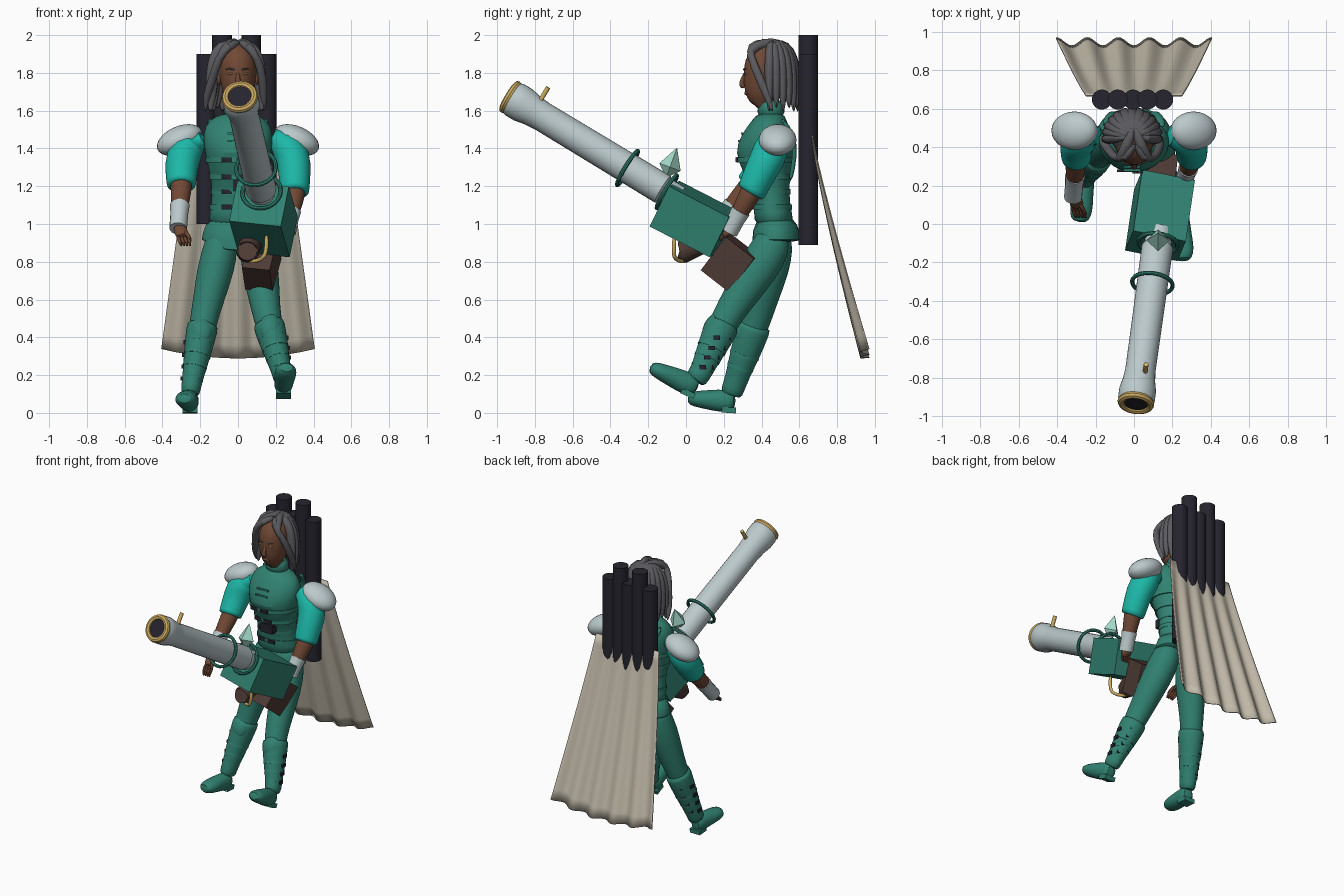
import bpy, bmesh, math
from mathutils import Vector, Matrix

if "Cube" in bpy.data.objects:
    bpy.data.objects.remove(bpy.data.objects["Cube"])


def make_mat(name, *rgb):
    m = bpy.data.materials.new(name)
    m.use_nodes = True
    c = [(v / 255) ** 2.2 for v in rgb] + [1]
    m.diffuse_color = c
    m.node_tree.nodes["Principled BSDF"].inputs["Base Color"].default_value = c
    return m


green = make_mat("green cloth", 52, 128, 112)
teal = make_mat("teal sleeve", 34, 182, 166)
skin = make_mat("brown skin", 112, 74, 56)
grey = make_mat("grey hair", 92, 92, 96)
silver = make_mat("silver", 186, 200, 202)
sand = make_mat("sand cape", 196, 188, 171)
black = make_mat("black", 42, 41, 50)
gold = make_mat("gold", 204, 170, 98)
brown = make_mat("dark brown", 80, 62, 56)
mint = make_mat("mint crystal", 162, 216, 200)


def finish(name, bm, mat, subdiv=0, smooth=True):
    bmesh.ops.recalc_face_normals(bm, faces=bm.faces)
    me = bpy.data.meshes.new(name)
    bm.to_mesh(me)
    bm.free()
    ob = bpy.data.objects.new(name, me)
    bpy.context.collection.objects.link(ob)
    me.materials.append(mat)
    if subdiv:
        ob.modifiers.new("smooth", "SUBSURF").levels = subdiv
        ob.modifiers["smooth"].render_levels = subdiv
    if smooth:
        bpy.context.view_layer.objects.active = ob
        ob.select_set(True)
        bpy.ops.object.shade_smooth_by_angle(angle=math.radians(40))
        ob.select_set(False)
    return ob


def loft(name, rings, mat, flat=False, sides=16, subdiv=1, shape=None):
    """Skin rings of (x, y, z, rx[, ry]) along a path."""
    bm, loops = bmesh.new(), []
    pts = [Vector(r[:3]) for r in rings]
    for i, r in enumerate(rings):
        t = (pts[min(i + 1, len(pts) - 1)] - pts[max(i - 1, 0)]).normalized()
        ax, ay = Vector((1, 0, 0)), Vector((0, 1, 0))
        if not flat:
            ref = ax if abs(t.x) < 0.9 else ay
            ax = (ref - t * ref.dot(t)).normalized()
            ay = t.cross(ax)
        loop = []
        for k in range(sides):
            w = math.tau * k / sides
            p = pts[i] + ax * r[3] * math.cos(w) + ay * r[-1] * math.sin(w)
            loop.append(bm.verts.new(shape(p, i) if shape else p))
        loops.append(loop)
    for a, b in zip(loops, loops[1:]):
        for k in range(sides):
            j = (k + 1) % sides
            bm.faces.new((a[k], a[j], b[j], b[k]))
    bm.faces.new(loops[0])
    bm.faces.new(loops[-1])
    return finish(name, bm, mat, subdiv)


def box(name, size, mat, frame):
    bm = bmesh.new()
    bmesh.ops.create_cube(bm, size=1, matrix=frame @ Matrix.Diagonal((*size, 1)))
    return finish(name, bm, mat, smooth=False)


def ball(name, center, radii, mat, rot=Matrix()):
    bm = bmesh.new()
    m = Matrix.Translation(center) @ rot @ Matrix.Diagonal((*radii, 1))
    bmesh.ops.create_uvsphere(bm, u_segments=24, v_segments=14, radius=1, matrix=m)
    return finish(name, bm, mat)


def ring(name, frame, major, minor, mat):
    """Torus around the y axis of a frame."""
    bm, n, m = bmesh.new(), 28, 8
    v = [[bm.verts.new(frame @ Vector(((major + minor * math.cos(b)) * math.cos(a), minor * math.sin(b),
          (major + minor * math.cos(b)) * math.sin(a))))
          for b in (math.tau * j / m for j in range(m))] for a in (math.tau * i / n for i in range(n))]
    for i in range(n):
        for j in range(m):
            bm.faces.new((v[i - 1][j - 1], v[i][j - 1], v[i][j], v[i - 1][j]))
    return finish(name, bm, mat)


def at(x, y, z):
    return Matrix.Translation((x, y, z))


# Torso and jacket
loft("jacket", [(0, .47, .98, .165, .11), (0, .46, 1.06, .15, .1), (0, .45, 1.16, .135, .095),
                (0, .43, 1.27, .15, .125), (0, .41, 1.38, .178, .157), (0, .43, 1.48, .19, .135),
                (0, .44, 1.55, .16, .09), (0, .45, 1.59, .08, .07)], green, True, 24)
hem = lambda p, i: p - Vector((0, 0, .7 * max(0, .43 - p.y) if i < 3 else 0))
loft("jacket_skirt", [(0, .477, .91, .186, .122), (0, .477, .915, .194, .13), (0, .477, .945, .19, .128),
                      (0, .467, 1.05, .16, .112)], green, True, 24, shape=hem)
loft("collar", [(0, .45, 1.56, .09, .08), (0, .45, 1.62, .072, .068), (0, .45, 1.66, .074, .07)], green, True, 24)
for z, rx, ry, y in ((1.09, .15, .105, .457), (1.17, .142, .104, .45), (1.25, .152, .124, .435), (1.34, .172, .15, .418)):
    loft("jacket_band", [(0, y, z - .014, rx, ry), (0, y, z + .014, rx, ry)], green, True, 28, 0)
    for x in (-.06, .02):
        box("jacket_buckle", (.055, .014, .024), black, at(x, y - ry * math.sqrt(1 - (x / rx) ** 2), z))
box("belt_clasp", (.09, .05, .06), black, at(.02, .32, 1.205))
for z in (1.44, 1.48):
    box("frog_clasp", (.09, .012, .01), green, at(-.01, .272 + (z - 1.42) * .4, z))
for s in (-1, 1):
    loft("back_strap", [(s * .15, .5, 1.56, .02, .012), (s * .13, .57, 1.48, .02, .012),
                        (s * .1, .58, 1.36, .02, .012), (s * .08, .55, 1.22, .02, .012)], green)

# Head
loft("head", [(0, .455, 1.55, .055, .055), (0, .445, 1.62, .056, .06), (0, .405, 1.635, .045, .062),
              (0, .405, 1.67, .073, .085), (0, .412, 1.73, .09, .108), (0, .425, 1.8, .102, .122),
              (0, .43, 1.87, .1, .12), (0, .44, 1.93, .08, .095), (0, .44, 1.96, .03, .04)], skin, True, 20)
loft("nose", [(0, .318, 1.81, .009), (0, .3, 1.765, .013), (0, .291, 1.735, .018), (0, .312, 1.722, .014)], skin, sides=10)
ball("lips", (0, .322, 1.692), (.03, .013, .011), skin)
for s in (-1, 1):
    ball("eye", (s * .038, .317, 1.795), (.016, .008, .005), gold)
    loft("eyebrow", [(s * .016, .304, 1.815, .006), (s * .045, .312, 1.826, .006), (s * .068, .328, 1.817, .004)], grey, sides=8)
    ball("ear", (s * .1, .43, 1.77), (.012, .025, .035), skin)

# Hair
ball("hair_cap", (-.01, .475, 1.835), (.118, .118, .13), grey)
for k in range(13):
    w = math.radians(-96 + 16 * k)
    dx, dy = math.sin(w), math.cos(w)
    path = [(.01, 1.965, .02), (.075, 1.95, .036), (.115, 1.88, .038), (.128, 1.78, .036),
            (.132, 1.68, .03), (.137, 1.59 + .02 * (k % 2), .008)]
    loft("hair_lock", [(-.01 + d * dx, .455 + d * dy, z, r, r * .75) for d, z, r in path], grey, sides=10)
for s, out in ((-1, .168), (1, .135)):
    loft("front_lock", [(.01, .42, 1.965, .02), (s * .05, .335, 1.945, .026), (s * .105, .345, 1.88, .022),
                        (s * .13, .385, 1.78, .024), (s * out, .43, 1.68, .024), (s * out * 1.03, .46, 1.59, .006)], grey, sides=10)
    loft("crown_lock", [(0, .52, 1.955, .02), (s * .035, .41, 1.962, .034), (s * .075, .33, 1.92, .026),
                        (s * .112, .345, 1.85, .012)], grey, sides=10)

# Arms: shoulder, elbow, wrist, fingertip
arms = (("right", -1, (-.3, .335, 1.2), (-.315, .16, 1.0), (-.275, .03, .88)),
        ("left", 1, (.3, .34, 1.16), (.265, .24, .98), (.22, .18, .91)))
for side, s, elbow, wrist, tip in arms:
    e, w, t = Vector(elbow), Vector(wrist), Vector(tip)
    loft(side + "_sleeve", [(s * .17, .46, 1.46, .08), (s * .25, .46, 1.43, .095), (s * .295, .435, 1.35, .095),
                            (s * .3, .39, 1.27, .086), (*(e + Vector((0, .008, .012))), .078), (*e, .078)], teal, sides=20)
    up = e.lerp(Vector((s * .3, .4, 1.28)), .4)
    loft(side + "_forearm", [(*up, .06), (*e, .058), (*e.lerp(w, .3), .052), (*e.lerp(w, .8), .04), (*w.lerp(t, .2), .03)], skin)
    loft(side + "_cuff", [(*e.lerp(w, .5), .052), (*e.lerp(w, .75), .047), (*e.lerp(w, 1.12), .047)], silver, subdiv=0)
    palm = w.lerp(t, .45)
    loft(side + "_palm", [(*w, .026, .026), (*w.lerp(t, .3), .038, .024), (*w.lerp(t, .6), .036, .02)], skin)
    for k in range(4):
        f = Vector(((k - 1.5) * .018, 0, 0))
        loft(side + "_finger", [(*(w.lerp(t, .5) + f), .011), (*(w.lerp(t, .8) + f + Vector((0, -.008, .006))), .01),
                                (*(t + f * .8), .007)], skin, sides=8)
    loft(side + "_thumb", [(*w.lerp(t, .25), .014), (*(palm + Vector((-s * .035, -.02, 0))), .012),
                           (*(w.lerp(t, .8) + Vector((-s * .035, -.015, 0))), .008)], skin, sides=8)
    ball(side + "_shoulder_pad", (s * .31, .485, 1.445), (.127, .1, .072), silver, Matrix.Rotation(s * .42, 4, "Y"))

# Legs and boots: hip, knee, ankle, heel, toe
legs = (("right", -1, (-.09, .465, .88), (-.18, .375, .5), (-.25, .25, .13), (-.255, .225, .062), (-.28, .035, .075)),
        ("left", 1, (.1, .455, .88), (.155, .21, .5), (.235, .07, .2), (.24, .025, .148), (.255, -.165, .232)))
for side, s, hip, knee, ankle, heel, toe in legs:
    h, k, a, b, t = map(Vector, (hip, knee, ankle, heel, toe))
    top = h + Vector((0, .01, .08))
    loft(side + "_leg", [(*top, .075, .085), (*h, .092, .104), (*h.lerp(k, .3), .1, .112), (*h.lerp(k, .7), .084, .09),
                         (*k, .074, .078), (*k.lerp(a, .4), .065, .07), (*a, .045, .05)], green, sides=20)
    loft(side + "_boot_shaft", [(*k.lerp(a, .08), .08, .085), (*k.lerp(a, .12), .086, .092), (*k.lerp(a, .45), .075, .083),
                                (*k.lerp(a, .8), .058, .064), (*a, .052, .06), (*a.lerp(b, .6), .05, .06)], green, sides=20)
    ball(side + "_knee_guard", k.lerp(a, .2) + Vector((0, -.045, .01)), (.06, .045, .08), green, Matrix.Rotation(-.4, 4, "X"))
    loft(side + "_foot", [(*(b + (b - t) * .2), .036, .045), (*b, .052, .06), (*b.lerp(t, .3), .052, .06),
                          (*b.lerp(t, .65), .06, .05), (*b.lerp(t, .95), .058, .042), (*(t + (t - b) * .14), .035, .028)], green)
    slope = Matrix.Rotation(-math.atan2(t.z - b.z, b.y - t.y), 4, "X")
    box(side + "_heel", (.08, .075, .03), green, Matrix.Translation(b) @ slope @ at(0, .005, -.047))
    for f, r in ((.34, .077), (.52, .072), (.69, .064), (.86, .056)):
        c, d = k.lerp(a, f), (a - k).normalized() * .009
        loft(side + "_boot_strap", [(*(c - d), r, r + .007), (*(c + d), r, r + .007)], green, subdiv=0)
        for turn in (0, 70):
            q = math.radians(turn)
            box(side + "_boot_buckle", (.014, .035, .022), black,
                Matrix.Translation(c + Vector((s * r * math.cos(q), r * math.sin(q), 0))) @ Matrix.Rotation(s * q, 4, "Z"))

# Cannon frame: y runs from muzzle to rear
muzzle = Vector((.01, -.93, 1.672))
axis = Vector((.138, 1, -.605)).normalized()
side_dir = axis.cross(Vector((0, 0, 1))).normalized()
gun = Matrix((side_dir, axis, side_dir.cross(axis))).transposed().to_4x4()
on_gun = lambda d: Matrix.Translation(muzzle + axis * d) @ gun
loft("cannon_barrel", [(*(muzzle + axis * d), r) for d, r in
     ((.0, .085), (.025, .096), (.08, .096), (.14, .084), (.2, .079), (.5, .08), (.95, .082), (.96, .07), (1.05, .07))],
     silver, sides=28, subdiv=0)
loft("cannon_bore", [(*(muzzle + axis * d), .066) for d in (-.006, .02)], black, sides=28, subdiv=0)
ring("muzzle_ring", on_gun(0), .077, .019, gold)
ring("front_hoop", on_gun(.73), .106, .011, green)
ring("rear_hoop", on_gun(.975), .102, .011, green)
loft("cannon_sight", [tuple(on_gun(.15) @ Vector((.025, 0, z))) + (.013,) for z in (.07, .15)], gold, sides=10, subdiv=0)

# Cannon body, grip and magazine
tilt = gun @ Matrix.Rotation(.12, 4, "Y")
box("cannon_body", (.28, .36, .24), green, at(.135, .045, 1.026) @ tilt @ Matrix.Rotation(.07, 4, "X"))
box("magazine", (.15, .19, .225), brown, at(.125, .233, .793) @ tilt @ Matrix.Rotation(-.12, 4, "X"))
loft("fore_grip", [(.05, -.035, .855, .05), (.05, -.02, .85, .06), (.07, .08, .9, .06), (.08, .12, .95, .05)], brown, subdiv=0)
loft("trigger_guard", [(.15, -.06, .95, .012), (.152, -.065, .87, .012), (.14, -.065, .825, .012),
                       (.11, -.045, .805, .012), (.05, .0, .8, .012)], gold, sides=10)

# Crystal on the cannon
lean = at(.125, -.078, 1.32) @ Matrix.Rotation(-.35, 4, "X")
bm = bmesh.new()
for depth in (.11, -.06):
    bmesh.ops.create_cone(bm, segments=4, radius1=.06, radius2=0, depth=abs(depth),
                          matrix=lean @ at(0, 0, depth / 2 - .02) @ Matrix.Rotation(0 if depth > 0 else math.pi, 4, "X"))
finish("crystal", bm, mint, smooth=False)

# Tubes on the back
for x, low, high in ((-.167, 1.0, 1.9), (-.085, .89, 2), (-.005, .89, 1.9), (.07, .89, 2), (.152, .89, 1.9)):
    loft("back_tube", [(x, .647, z, .052) for z in (low, high)], black, sides=24, subdiv=0)

# Pleated cape
bm, cols, rows = bmesh.new(), 60, 16
grid = []
for j in range(rows + 1):
    t = j / rows
    for i in range(cols + 1):
        u = i / cols - .5
        fold = .021 * t ** .7 * math.cos(math.tau * 5 * (u + .5))
        grid.append(bm.verts.new((u * (.5 + .31 * t), .67 + .28 * t ** 1.15 + fold, 1.47 - t * (1.18 - .2 * u * u))))
for j in range(rows):
    for i in range(cols):
        n = j * (cols + 1) + i
        bm.faces.new((grid[n], grid[n + 1], grid[n + cols + 2], grid[n + cols + 1]))
finish("cape", bm, sand).modifiers.new("thickness", "SOLIDIFY").thickness = .006
